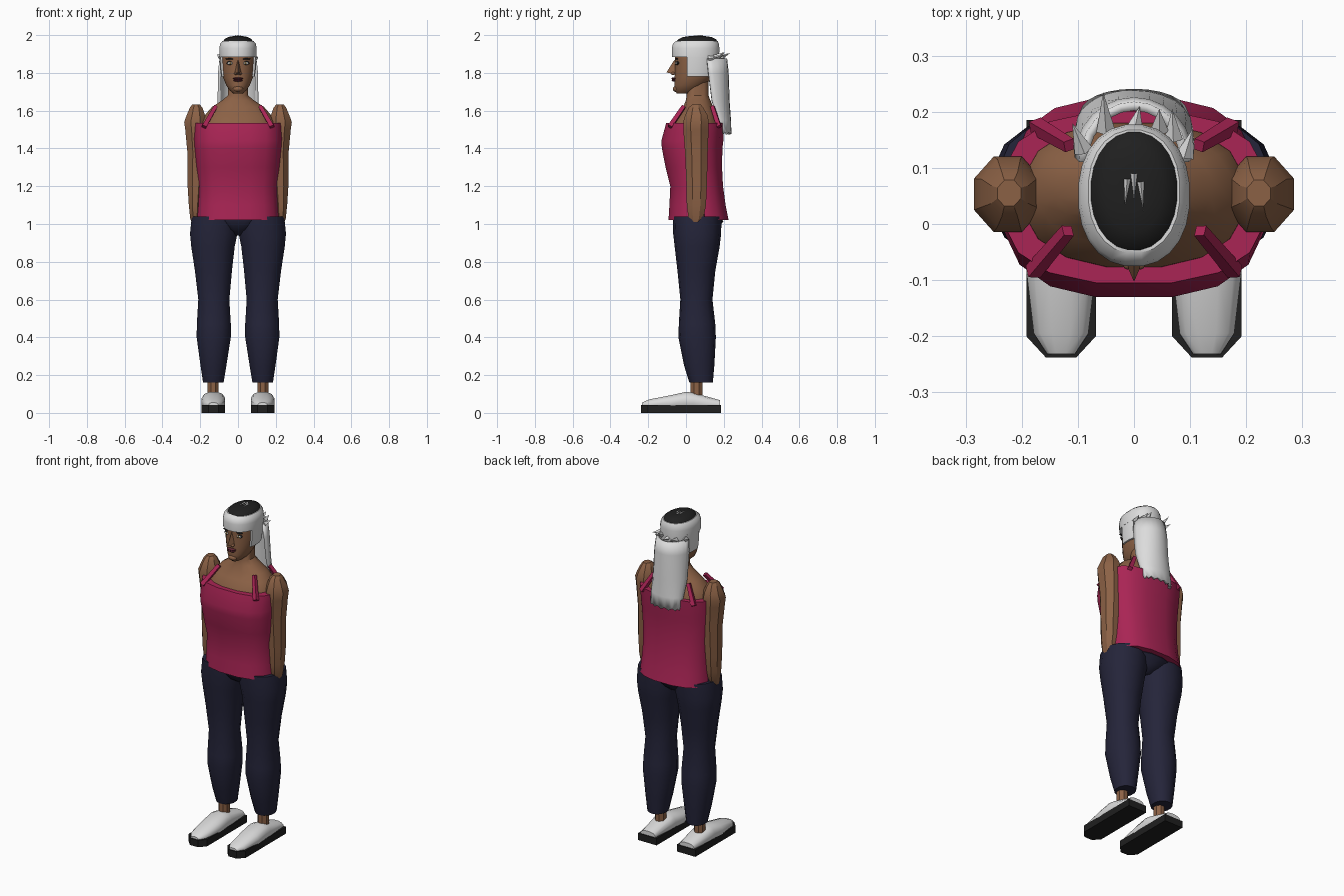
import bpy, bmesh, math
from mathutils import Vector

cube = bpy.data.objects.get("Cube")
if cube:
    bpy.data.objects.remove(cube, do_unlink=True)


def material(name, r, g, b):
    m = bpy.data.materials.new(name)
    m.use_nodes = True
    m.diffuse_color = (r, g, b, 1)
    bsdf = next(n for n in m.node_tree.nodes if n.type == 'BSDF_PRINCIPLED')
    bsdf.inputs["Base Color"].default_value = (r, g, b, 1)
    bsdf.inputs["Roughness"].default_value = 0.8
    return m


SKIN = material("brown skin", 0.26, 0.12, 0.06)
PINK = material("magenta cloth", 0.40, 0.018, 0.09)
NAVY = material("navy cloth", 0.018, 0.018, 0.042)
BLACK = material("black", 0.014, 0.014, 0.014)
WHITE = material("white", 0.72, 0.72, 0.72)
LIP = material("dark red lips", 0.11, 0.02, 0.03)
IRIS = material("olive iris", 0.16, 0.10, 0.03)


def finish(name, bm, mat, angle=40):
    bmesh.ops.recalc_face_normals(bm, faces=bm.faces)
    mesh = bpy.data.meshes.new(name)
    bm.to_mesh(mesh)
    bm.free()
    mesh.materials.append(mat)
    ob = bpy.data.objects.new(name, mesh)
    bpy.context.collection.objects.link(ob)
    bpy.ops.object.select_all(action='DESELECT')
    ob.select_set(True)
    bpy.context.view_layer.objects.active = ob
    if angle:
        bpy.ops.object.shade_smooth_by_angle(angle=math.radians(angle))
    return ob


def skin_rings(bm, rings, closed=True):
    """Join successive vertex rings with quads."""
    n = len(rings[0])
    for a, b in zip(rings, rings[1:]):
        for i in range(n if closed else n - 1):
            j = (i + 1) % n
            bm.faces.new((a[i], a[j], b[j], b[i]))


def loft_mesh(rings, n=16, power=2.0, along_y=False):
    """Each ring is (position, a0, a1, b0, b1): a superellipse in its bounds."""
    bm = bmesh.new()
    loops = []
    for t, a0, a1, b0, b1 in rings:
        loop = []
        for i in range(n):
            ang = 2 * math.pi * (i + 0.5) / n
            c, s = math.cos(ang), math.sin(ang)
            u = math.copysign(abs(c) ** (2 / power), c)
            v = math.copysign(abs(s) ** (2 / power), s)
            a = (a0 + a1) / 2 + u * (a1 - a0) / 2
            b = (b0 + b1) / 2 + v * (b1 - b0) / 2
            loop.append(bm.verts.new((a, t, b) if along_y else (a, b, t)))
        loops.append(loop)
    skin_rings(bm, loops)
    bm.faces.new(loops[0])
    bm.faces.new(loops[-1])
    return bm


def loft(name, rings, mat, side=1, angle=40, **kw):
    bm = loft_mesh(rings, **kw)
    bmesh.ops.scale(bm, vec=(side, 1, 1), verts=bm.verts)
    return finish(name, bm, mat, angle)


def centred(*rings):
    return [(z, -w, w, y0, y1) for z, w, y0, y1 in rings]


def ball(name, at, size, mat):
    bm = bmesh.new()
    bmesh.ops.create_uvsphere(bm, u_segments=12, v_segments=8, radius=1)
    bmesh.ops.scale(bm, vec=size, verts=bm.verts)
    bmesh.ops.translate(bm, vec=at, verts=bm.verts)
    return finish(name, bm, mat)


def bar(name, p, q, r0, r1, mat, sides=4):
    """Tapered prism from p to q."""
    p, q = Vector(p), Vector(q)
    bm = bmesh.new()
    bmesh.ops.create_cone(bm, cap_ends=True, segments=sides, radius1=r0,
                          radius2=r1, depth=(q - p).length)
    rot = (q - p).to_track_quat('Z', 'Y').to_matrix()
    bmesh.ops.rotate(bm, matrix=rot, verts=bm.verts)
    bmesh.ops.translate(bm, vec=(p + q) / 2, verts=bm.verts)
    return finish(name, bm, mat, 0)


# Limbs and other paired parts
for side, tag in ((1, "left"), (-1, "right")):
    # Shoe sole: a tapered outline pulled up
    bm = bmesh.new()
    outline = [(.068, .185), (.192, .185), (.192, -.2), (.157, -.238), (.103, -.238), (.068, -.2)]
    skin_rings(bm, [[bm.verts.new((x * side, y, z)) for x, y in outline] for z in (0, .042)])
    for k in (0, 6):
        bm.verts.ensure_lookup_table()
        bm.faces.new(bm.verts[k:k + 6])
    finish(tag + "_shoe_sole", bm, BLACK, 0)
    loft(tag + "_shoe_upper", [
        (-.232, .105, .155, .03, .055), (-.195, .08, .18, .015, .072),
        (-.08, .066, .194, .01, .095), (0, .066, .194, .01, .113),
        (.04, .068, .192, .01, .108), (.18, .08, .18, .02, .068)],
        WHITE, side, n=12, power=2.4, along_y=True)
    loft(tag + "_ankle", [(.07, .1, .163, .022, .09), (.2, .1, .163, .022, .09)], SKIN, side, n=8)
    loft(tag + "_trouser_leg", [
        (.16, .075, .186, .018, .142), (.25, .06, .2, -.01, .15),
        (.4, .036, .221, -.04, .158), (.47, .036, .22, -.038, .155),
        (.6, .044, .212, -.03, .14), (.75, .03, .23, -.045, .155),
        (.88, .015, .25, -.06, .178), (.95, 0, .257, -.068, .186),
        (1.04, 0, .247, -.07, .188)], NAVY, side, n=14, power=2.2)
    loft(tag + "_arm", [
        (1.0, .215, .245, .03, .07), (1.03, .2, .255, .01, .095),
        (1.1, .192, .263, .0, .11), (1.2, .18, .27, -.002, .115),
        (1.38, .165, .272, -.01, .12), (1.5, .16, .284, -.02, .125),
        (1.54, .16, .29, -.02, .126), (1.575, .17, .276, -.01, .12),
        (1.615, .185, .258, .01, .095), (1.632, .2, .245, .03, .08)],
        SKIN, side, n=8, angle=30)
    # Shoulder straps, front and back
    bar(tag + "_front_strap", (side * .18, -.085, 1.515), (side * .118, -.012, 1.622), .017, .014, PINK)
    bar(tag + "_back_strap", (side * .175, .175, 1.515), (side * .115, .14, 1.622), .017, .014, PINK)
    # Eyes and brows
    ball(tag + "_eye_rim", (side * .04, -.044, 1.852), (.021, .010, .011), BLACK)
    ball(tag + "_eye", (side * .04, -.046, 1.851), (.017, .011, .0075), WHITE)
    ball(tag + "_iris", (side * .04, -.052, 1.851), (.007, .007, .007), IRIS)
    ball(tag + "_brow", (side * .042, -.049, 1.874), (.024, .008, .004), BLACK)
    ball(tag + "_nostril", (side * .012, -.068, 1.797), (.009, .013, .008), SKIN)

# Trouser seat and raised waistband at the hips
loft("trouser_seat", centred(
    (.94, .03, .0, .13), (.97, .08, -.045, .17), (1.015, .17, -.07, .2),
    (1.03, .19, -.07, .19)), NAVY, power=2.2)
loft("waistband", centred((1.0, .235, -.03, .16), (1.09, .226, -.02, .14)), NAVY, power=2.6)

# Sleeveless top
loft("top", centred(
    (1.02, .222, -.095, .228), (1.1, .216, -.09, .212), (1.2, .213, -.085, .198),
    (1.3, .222, -.11, .193), (1.4, .232, -.13, .195), (1.44, .235, -.133, .2),
    (1.535, .238, -.107, .203)), PINK, power=2.6)

# Chest, shoulders and neck
loft("chest_and_neck", centred(
    (1.5, .205, -.085, .185), (1.54, .2, -.078, .182), (1.58, .175, -.04, .165),
    (1.62, .14, -.015, .145), (1.655, .085, -.002, .13), (1.68, .055, .003, .12),
    (1.78, .052, .0, .12)), SKIN, power=2.3)

# Head
head_rings = centred(
    (1.692, .026, -.05, .04), (1.708, .045, -.062, .07), (1.735, .064, -.062, .1),
    (1.775, .08, -.062, .145), (1.82, .088, -.06, .16), (1.87, .091, -.06, .165),
    (1.92, .09, -.062, .165), (1.965, .07, -.04, .15))
loft("head", head_rings, SKIN, power=2.1)
bm = bmesh.new()
tip, bridge, left, right = [bm.verts.new(v) for v in (
    (0, -.103, 1.803), (0, -.06, 1.872), (.021, -.055, 1.79), (-.021, -.055, 1.79))]
for face in ((tip, bridge, left), (tip, right, bridge), (tip, left, right), (bridge, right, left)):
    bm.faces.new(face)
finish("nose", bm, SKIN, 0)
ball("upper_lip", (0, -.061, 1.77), (.028, .017, .006), LIP)
ball("lower_lip", (0, -.06, 1.76), (.024, .016, .007), LIP)
ball("chin", (0, -.05, 1.715), (.028, .02, .016), SKIN)

# Hair at the back and sides of the head, cut off behind the face
bm = loft_mesh(centred((1.78, .09, -.07, .165), (1.83, .097, -.07, .172),
                       (1.9, .099, -.07, .175)), n=20, power=2.2)
bmesh.ops.bisect_plane(bm, geom=bm.verts[:] + bm.edges[:] + bm.faces[:],
                       plane_co=(0, .005, 0), plane_no=(0, 1, 0), clear_inner=True)
bmesh.ops.holes_fill(bm, edges=[e for e in bm.edges if e.is_boundary])
finish("back_hair", bm, WHITE)

# Headband, dark crown and tuft
loft("headband", centred((1.884, .099, -.074, .176), (1.93, .1, -.076, .178),
     (1.955, .095, -.07, .175), (1.97, .082, -.052, .168)), WHITE, n=24, power=2.2)
loft("crown", centred((1.96, .083, -.054, .17), (1.978, .073, -.042, .16),
     (1.99, .052, -.015, .135), (1.995, .025, .02, .1)), BLACK, n=24, power=2.1)
for x, y in ((-.012, .08), (0, .09), (.012, .075)):
    bar("tuft", (x, y, 1.992), (x * 1.4, y - .055, 1.994), .009, 0, WHITE)

# Ponytail: a curved sheet with a ragged hem
bm = bmesh.new()
loops = []
for z, w, y0, depth in ((1.875, .09, .11, .1), (1.8, .098, .118, .1), (1.65, .1, .137, .086),
                        (1.55, .097, .17, .06), (1.475, .088, .197, .036)):
    loop = []
    for i in range(13):
        a = math.pi * i / 12
        ragged = .012 * (i % 2) if z < 1.5 else 0
        loop.append(bm.verts.new((w * math.cos(a), y0 + depth * math.sin(a), z + ragged)))
    loops.append(loop)
skin_rings(bm, loops, closed=False)
tail = finish("ponytail", bm, WHITE)
mod = tail.modifiers.new("thickness", 'SOLIDIFY')
mod.thickness = .016
mod.offset = 0

# Loose spikes of hair above the ponytail
for p, q in (((-.05, .165, 1.875), (-.055, .235, 1.905)), ((-.09, .13, 1.88), (-.11, .18, 1.9)),
             ((.045, .165, 1.885), (.045, .205, 1.91)), ((.07, .15, 1.88), (.068, .205, 1.895)),
             ((.09, .12, 1.875), (.105, .17, 1.885)), ((.0, .165, 1.88), (.01, .21, 1.88))):
    bar("hair_spike", p, q, .017, 0, WHITE)
